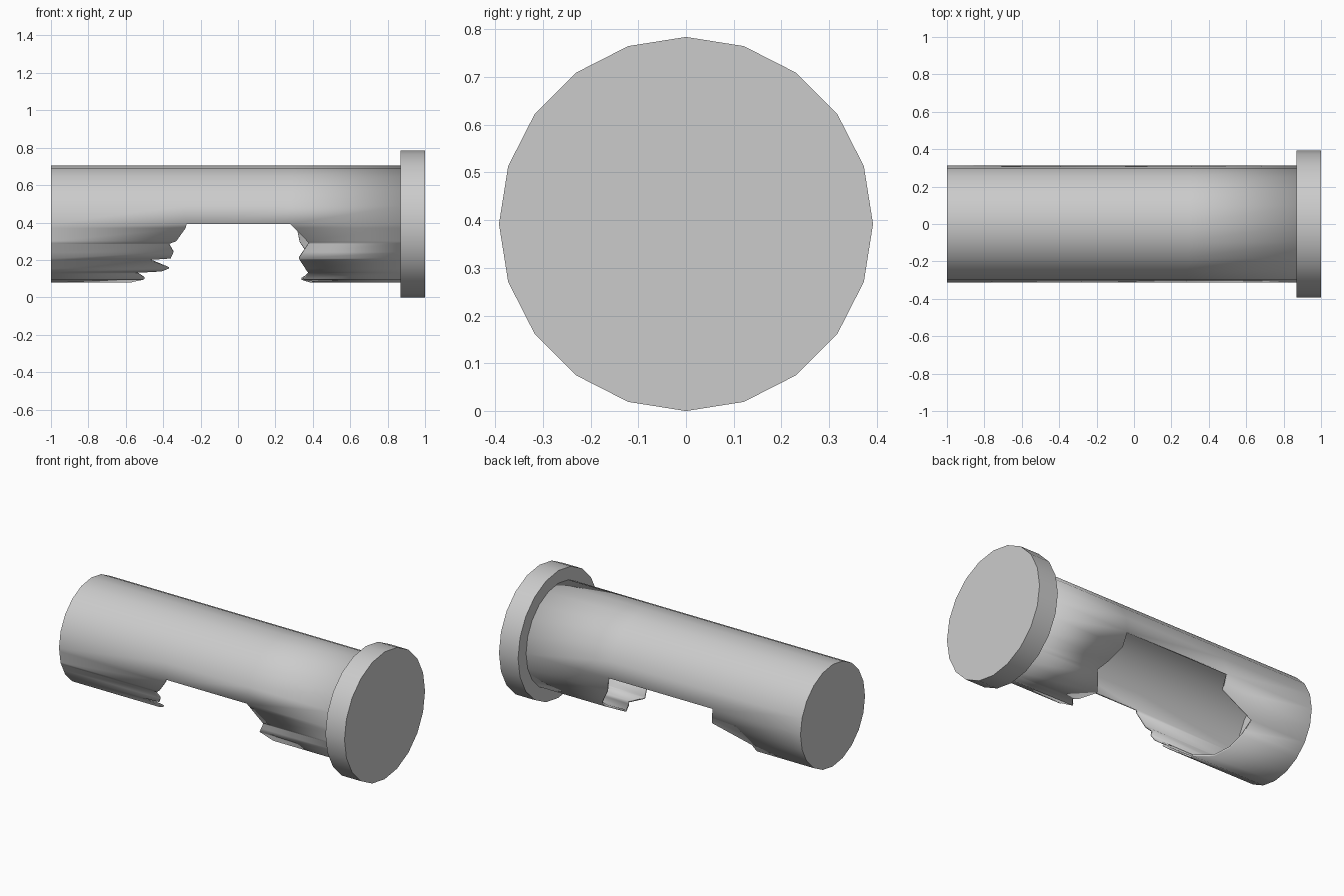
import bpy, bmesh, math

if "Cube" in bpy.data.objects:
    bpy.data.objects.remove(bpy.data.objects["Cube"])

R_TUBE, R_FLANGE, ZC, SIDES = 0.314, 0.392, 0.392, 20
STEP = 360 / SIDES
X0, X1, X2 = -1.0, 0.87, 1.0

# Torn hole outline as (angle, x): 0 = back, 90 = bottom, 180 = front
TEAR_LEFT = [(0, -.40), (18, -.385), (36, -.625), (72, -.60), (90, -.575), (96, -.56),
             (110, -.50), (123, -.55), (126, -.41), (130, -.37), (142, -.48),
             (144, -.36), (151, -.345), (160, -.37), (163, -.33), (176, -.28),
             (180, -.275), (360, -.40)]
TEAR_RIGHT = [(0, .31), (18, .33), (49, .43), (72, .34), (90, .39), (96, .41), (109, .35),
              (122, .38), (144, .325), (161, .38), (180, .28), (360, .31)]


def lerp_table(table, a):
    for (a0, v0), (a1, v1) in zip(table, table[1:]):
        if a0 <= a <= a1:
            return v0 + (v1 - v0) * (a - a0) / (a1 - a0)


def section_point(a):
    # point on the flat-sided cross-section
    half = math.radians(STEP / 2)
    r = R_TUBE * math.cos(half) / math.cos(math.radians(a % STEP) - half)
    t = math.radians(a)
    return r * math.cos(t), ZC - r * math.sin(t)


def finish(bm, name):
    mesh = bpy.data.meshes.new(name)
    bm.to_mesh(mesh)
    bm.free()
    ob = bpy.data.objects.new(name, mesh)
    bpy.context.collection.objects.link(ob)
    bpy.ops.object.select_all(action='DESELECT')
    ob.select_set(True)
    bpy.context.view_layer.objects.active = ob
    bpy.ops.object.shade_smooth_by_angle(angle=math.radians(30))
    return ob


# Hollow tube with the torn opening, closed at the left end
angles = {i * STEP for i in range(SIDES)}
angles |= {float(a) for a, _ in TEAR_LEFT + TEAR_RIGHT if a < 360}
angles = sorted(angles)
bm = bmesh.new()
rings = []
for a in angles:
    y, z = section_point(a)
    xs = (X0, lerp_table(TEAR_LEFT, a), lerp_table(TEAR_RIGHT, a), X1)
    rings.append([bm.verts.new((x, y, z)) for x in xs])
for i, a in enumerate(angles):
    p, q = rings[i], rings[(i + 1) % len(rings)]
    for k in range(3):
        if k == 1 and a < 180:
            continue
        bm.faces.new((p[k], p[k + 1], q[k + 1], q[k]))
cap = bm.faces.new([r[0] for r in rings])
bmesh.ops.recalc_face_normals(bm, faces=bm.faces)
cap.normal_update()
if cap.normal.x > 0:
    bmesh.ops.reverse_faces(bm, faces=bm.faces)
tube = finish(bm, "broken_tube")
solid = tube.modifiers.new("wall", 'SOLIDIFY')
solid.thickness = 0.012
solid.offset = -1

# Wide end flange
bm = bmesh.new()
ends = []
for x in (X1, X2):
    ends.append([bm.verts.new((x, R_FLANGE * math.cos(math.radians(i * STEP)),
                               ZC - R_FLANGE * math.sin(math.radians(i * STEP))))
                 for i in range(SIDES)])
for i in range(SIDES):
    j = (i + 1) % SIDES
    bm.faces.new((ends[0][i], ends[1][i], ends[1][j], ends[0][j]))
for e in ends:
    bm.faces.new(e)
bmesh.ops.recalc_face_normals(bm, faces=bm.faces)
finish(bm, "end_flange")
